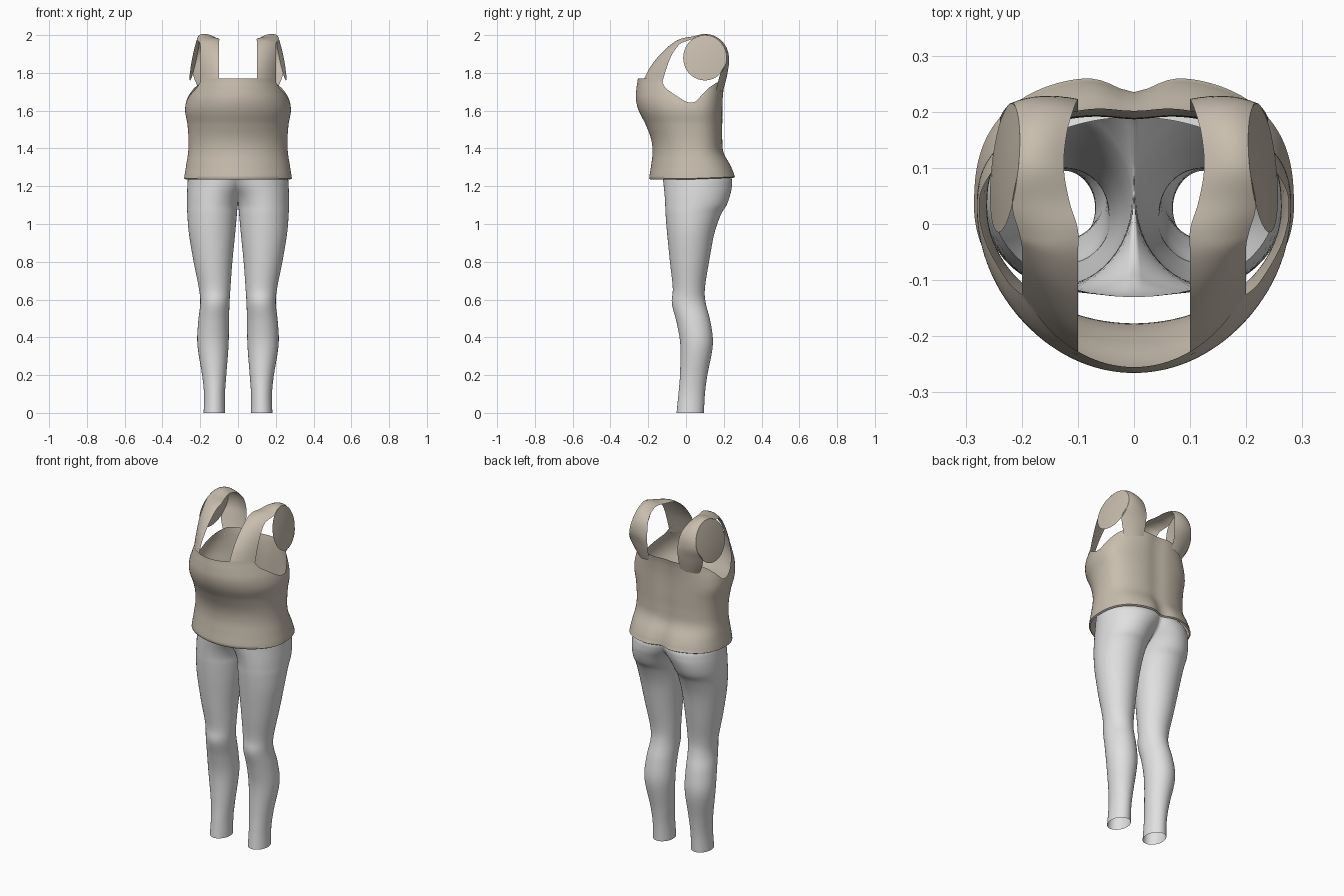
import bpy, bmesh, math
from mathutils import Vector

if "Cube" in bpy.data.objects:
    bpy.data.objects.remove(bpy.data.objects["Cube"])


def material(name, color):
    mat = bpy.data.materials.new(name)
    mat.use_nodes = True
    mat.diffuse_color = color
    mat.node_tree.nodes["Principled BSDF"].inputs["Base Color"].default_value = color
    return mat


cloth = material("taupe knit", (0.58, 0.515, 0.425, 1))
legging = material("light grey fabric", (0.75, 0.75, 0.75, 1))


def spline(rows, t):
    """Smooth (Catmull-Rom) row at fractional index t."""
    i = min(int(t), len(rows) - 2)
    f = t - i
    a, b, c, d = (rows[min(max(k, 0), len(rows) - 1)] for k in range(i - 1, i + 3))
    return [q + f * ((r - p) / 2 + f * (p - 2.5 * q + 2 * r - s / 2
            + f * (1.5 * (q - r) + (s - p) / 2))) for p, q, r, s in zip(a, b, c, d)]


def at_height(rows, z):
    """Row of a table keyed by its first column, blended smoothly."""
    for i in range(len(rows) - 1):
        if z <= rows[i + 1][0]:
            break
    f = (z - rows[i][0]) / (rows[i + 1][0] - rows[i][0])
    return spline(rows, i + min(max(f, 0), 1))


def linear(points, v):
    """Piecewise linear lookup."""
    if v <= points[0][0]:
        return points[0][1]
    for (a, p), (b, q) in zip(points, points[1:]):
        if v <= b:
            return p + (q - p) * (v - a) / (b - a)
    return points[-1][1]


def sheet(name, grid, mat):
    """Smooth surface through rows of points, mirrored across x."""
    bm = bmesh.new()
    rows = [[bm.verts.new(p) for p in row] for row in grid]
    for r, s in zip(rows, rows[1:]):
        for i in range(len(r) - 1):
            bm.faces.new((r[i], r[i + 1], s[i + 1], s[i]))
    bmesh.ops.remove_doubles(bm, verts=bm.verts, dist=0.0004)
    bmesh.ops.recalc_face_normals(bm, faces=bm.faces)
    mesh = bpy.data.meshes.new(name)
    bm.to_mesh(mesh)
    bm.free()
    mesh.materials.append(mat)
    obj = bpy.data.objects.new(name, mesh)
    bpy.context.collection.objects.link(obj)
    bpy.ops.object.select_all(action="DESELECT")
    obj.select_set(True)
    bpy.context.view_layer.objects.active = obj
    bpy.ops.object.shade_smooth_by_angle(angle=math.radians(60))
    obj.modifiers.new("Mirror", "MIRROR").merge_threshold = 0.0005
    return obj


# Leggings: height, inner x, outer x, front y, back y.
# A negative inner x means the two sides have merged into the hips.
LEG = [(0, .068, .182, -.05, .095), (.1, .069, .18, -.04, .1),
       (.2, .062, .19, -.032, .113), (.36, .05, .215, -.03, .142),
       (.48, .048, .211, -.05, .13), (.58, .045, .2, -.075, .105),
       (.66, .04, .207, -.07, .1), (.8, .03, .235, -.085, .122),
       (.95, .015, .26, -.1, .15), (1.05, .006, .268, -.108, .185),
       (1.1, 0, .27, -.11, .215), (1.15, -.02, .27, -.113, .233),
       (1.2, -.06, .268, -.118, .243), (1.25, -.11, .264, -.123, .238),
       (1.32, -.24, .25, -.13, .19)]


def leg_ring(t, n=48):
    z, inner, outer, front, back = spline(LEG, t)
    cx, r = (inner + outer) / 2, (outer - inner) / 2
    cy, d = (front + back) / 2, (back - front) / 2
    start = math.acos(min(1, cx / r))
    ring = []
    for i in range(n + 1):
        a = start + (2 * math.pi - 2 * start) * i / n
        ring.append((max(0, cx - r * math.cos(a)), cy - d * math.sin(a), z))
    return ring


STEPS = 5
sheet("leggings", [leg_ring(i / STEPS) for i in range((len(LEG) - 1) * STEPS + 1)], legging)

# Top: height, half width, front y, back y
TORSO = [(1.24, .285, -.195, .265), (1.3, .276, -.186, .245),
         (1.38, .264, -.177, .202), (1.45, .262, -.185, .195),
         (1.53, .268, -.215, .195), (1.6, .28, -.25, .195),
         (1.66, .272, -.265, .197), (1.72, .25, -.262, .203),
         (1.77, .232, -.255, .213)]
# Upper edge height against y: neckline, armhole dip, back
EDGE = [(-.14, 1.77), (-.11, 1.72), (-.03, 1.665), (.01, 1.643),
        (.05, 1.645), (.12, 1.72), (.16, 1.75)]
CENTRE = .03


def torso_point(a, z):
    _, width, front, back = at_height(TORSO, z)
    s, c = math.sin(a), math.cos(a)
    if c > 0:
        return Vector((width * s, CENTRE + (front - CENTRE) * c, z))
    x, depth = s ** (2 / 2.6), (-c) ** (2 / 2.6)
    y = CENTRE + (back - CENTRE) * depth
    cleft = .008 + .022 * max(0, (1.4 - z) / .16)
    return Vector((width * x, y - cleft * math.exp(-(width * x / .05) ** 2), z))


ANGLES, ROWS = 72, 36
angles = [math.pi * i / ANGLES for i in range(ANGLES + 1)]
tops = [linear(EDGE, torso_point(a, 1.72).y) for a in angles]
body = [[torso_point(a, 1.24 + (top - 1.24) * k / ROWS) for a, top in zip(angles, tops)]
        for k in range(ROWS + 1)]
# Hem: a small turned-in lip, slightly higher at the back
lip = [Vector((p.x * .97, p.y * .97, p.z - .005)) for p in body[0]]
for p in lip + body[0]:
    p.z += .01 * max(0, p.y) / .26
sheet("tank_top_body", [lip] + body, cloth)


def rim(degrees, scale=1):
    """Point on the tilted round edge of the shoulder cap."""
    a = math.radians(degrees)
    y, z = .115 * scale * math.cos(a), .12 * scale * math.sin(a)
    return (.23 - .2 * z - .1 * y, .1 + y, 1.88 + z)


# Shoulder strap: inner edge point, then outer edge point, front to back
STRAP = [(.1, -.234, 1.74, .2, -.134, 1.72), (.1, -.19, 1.83, .2, -.105, 1.82),
         (.1, -.125, 1.91, .2, -.075, 1.895), (.1, -.06, 1.962, .2, -.04, 1.945),
         (.1, -.01, 1.98, .205, -.015, 1.962),
         (.115, .04, 1.985) + rim(125), (.125, .1, 1.99) + rim(90),
         (.12, .16, 1.972) + rim(55), (.108, .204, 1.93) + rim(20),
         (.1, .222, 1.86) + rim(-10), (.1, .218, 1.79) + rim(-45),
         (.1, .2, 1.72, .2, .157, 1.7)]


def strap_row(t, n=8):
    row = spline(STRAP, t)
    a, b = Vector(row[:3]), Vector(row[3:])
    out = (a + b) / 2 - Vector((.1, .04, 1.78))
    out.normalize()
    return [a.lerp(b, i / n) + out * .012 * 4 * (i / n) * (1 - i / n) for i in range(n + 1)]


sheet("shoulder_strap", [strap_row(i / 6) for i in range((len(STRAP) - 1) * 6 + 1)], cloth)

# Shoulder cap: shallow dished disc closing the outer end of the shoulder
cap = []
for k in range(5):
    ring = [Vector(rim(d, k / 4)) for d in range(0, 361, 10)]
    for p in ring:
        p.x += .008 * (1 - (k / 4) ** 2)
    cap.append(ring)
sheet("shoulder_cap", cap, cloth)
